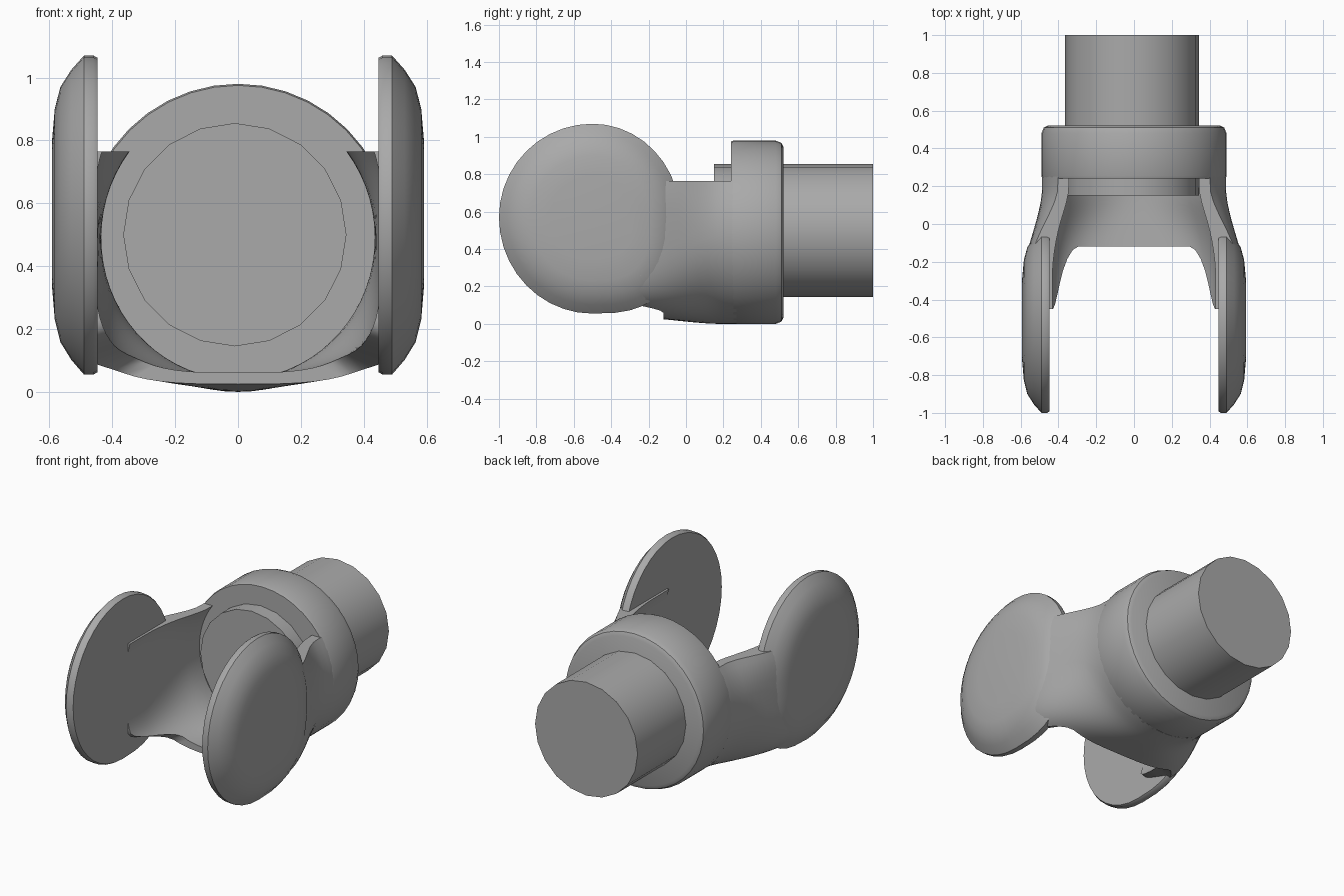
import bpy, bmesh, math
from math import sin, cos, pi

if "Cube" in bpy.data.objects:
    bpy.data.objects.remove(bpy.data.objects["Cube"])

grey = bpy.data.materials.new("mid grey")
grey.diffuse_color = (0.4, 0.4, 0.4, 1)
grey.use_nodes = True
grey.node_tree.nodes["Principled BSDF"].inputs["Base Color"].default_value = grey.diffuse_color


def finish(bm, name, angle=40):
    bmesh.ops.recalc_face_normals(bm, faces=bm.faces)
    me = bpy.data.meshes.new(name)
    bm.to_mesh(me)
    bm.free()
    ob = bpy.data.objects.new(name, me)
    bpy.context.collection.objects.link(ob)
    me.materials.append(grey)
    bpy.ops.object.select_all(action='DESELECT')
    ob.select_set(True)
    bpy.context.view_layer.objects.active = ob
    bpy.ops.object.shade_smooth_by_angle(angle=math.radians(angle))
    return ob


def loft(name, rings):
    """Skin closed rings of points and cap both ends."""
    bm = bmesh.new()
    vs = [[bm.verts.new(p) for p in r] for r in rings]
    n = len(vs[0])
    for a, b in zip(vs, vs[1:]):
        for i in range(n):
            bm.faces.new((a[i], a[(i + 1) % n], b[(i + 1) % n], b[i]))
    bm.faces.new(vs[0])
    bm.faces.new(vs[-1])
    return finish(bm, name)


def circle(x, y, z, r, n):
    return [(x + r * cos(2 * pi * i / n), y, z + r * sin(2 * pi * i / n)) for i in range(n)]


def smooth(a, b, v):
    t = min(1, max(0, (v - a) / (b - a)))
    return t * t * (3 - 2 * t)


# Rod and the solid collar it passes through
loft("rod", [circle(-0.01, y, 0.5, 0.355, 20) for y in (0.15, 1.0)])
loft("collar", [circle(0, y, 0.49, r, 40) for y, r in
                ((0.24, 0.485), (0.255, 0.49), (0.48, 0.49), (0.51, 0.478), (0.522, 0.455))])


# Open trough that flares from the round collar into the two cheeks
def section(y, u, inner):
    f = smooth(0.2, -0.3, y)
    n = 2 + 2 * f
    w = 0.435 + 0.02 * f if inner else 0.487 + 0.10 * f
    h = 0.45 - 0.03 * f if inner else 0.49 - 0.035 * f
    top = math.asin(min(1, (0.275 / h) ** (n / 2)))      # rim stays at one height
    a = -pi / 2 + abs(u) * (top + pi / 2)
    c, s = max(0, cos(a)), sin(a)
    x = w * c ** (2 / n) * (1 if u >= 0 else -1)
    z = 0.49 + h * math.copysign(abs(s) ** (2 / n), s)
    return (x, y, z)


NU, NY = 48, 14
bm = bmesh.new()
grids = []
for inner in (False, True):
    g = []
    for i in range(NU + 1):
        u = -1 + 2 * i / NU
        front = -0.12 - 0.33 * smooth(0.25, 0.55, abs(u))
        g.append([bm.verts.new(section(0.27 + (front - 0.27) * j / NY, u, inner))
                  for j in range(NY + 1)])
    grids.append(g)
    for i in range(NU):
        for j in range(NY):
            bm.faces.new((g[i][j], g[i + 1][j], g[i + 1][j + 1], g[i][j + 1]))
o, k = grids
for i in range(NU):
    for j in (0, NY):
        bm.faces.new((o[i][j], o[i + 1][j], k[i + 1][j], k[i][j]))
for j in range(NY):
    for i in (0, NU):
        bm.faces.new((o[i][j], o[i][j + 1], k[i][j + 1], k[i][j]))
finish(bm, "fork_trough", 50)


# Domed cheeks, round except for a fuller lower rear corner
def cheek_ring(x, s, n=40):
    pts = []
    for i in range(n):
        a = 2 * pi * i / n
        c, d = cos(a), sin(a)
        e = 2 / 2.8 if c > 0 and d < 0 else 1
        y = math.copysign(abs(c) ** e, c) * (0.47 if c > 0 else 0.5)
        z = math.copysign(abs(d) ** e, d) * (0.5 if d > 0 else 0.515)
        pts.append((x, -0.5 + s * y, 0.57 + s * z))
    return pts


for side, name in ((-1, "left_cheek"), (1, "right_cheek")):
    loft(name, [cheek_ring(side * x, s) for x, s in
                ((0.447, 0.985), (0.46, 1.0), (0.49, 1.0), (0.53, 0.91),
                 (0.565, 0.80), (0.583, 0.66), (0.592, 0.45))])
